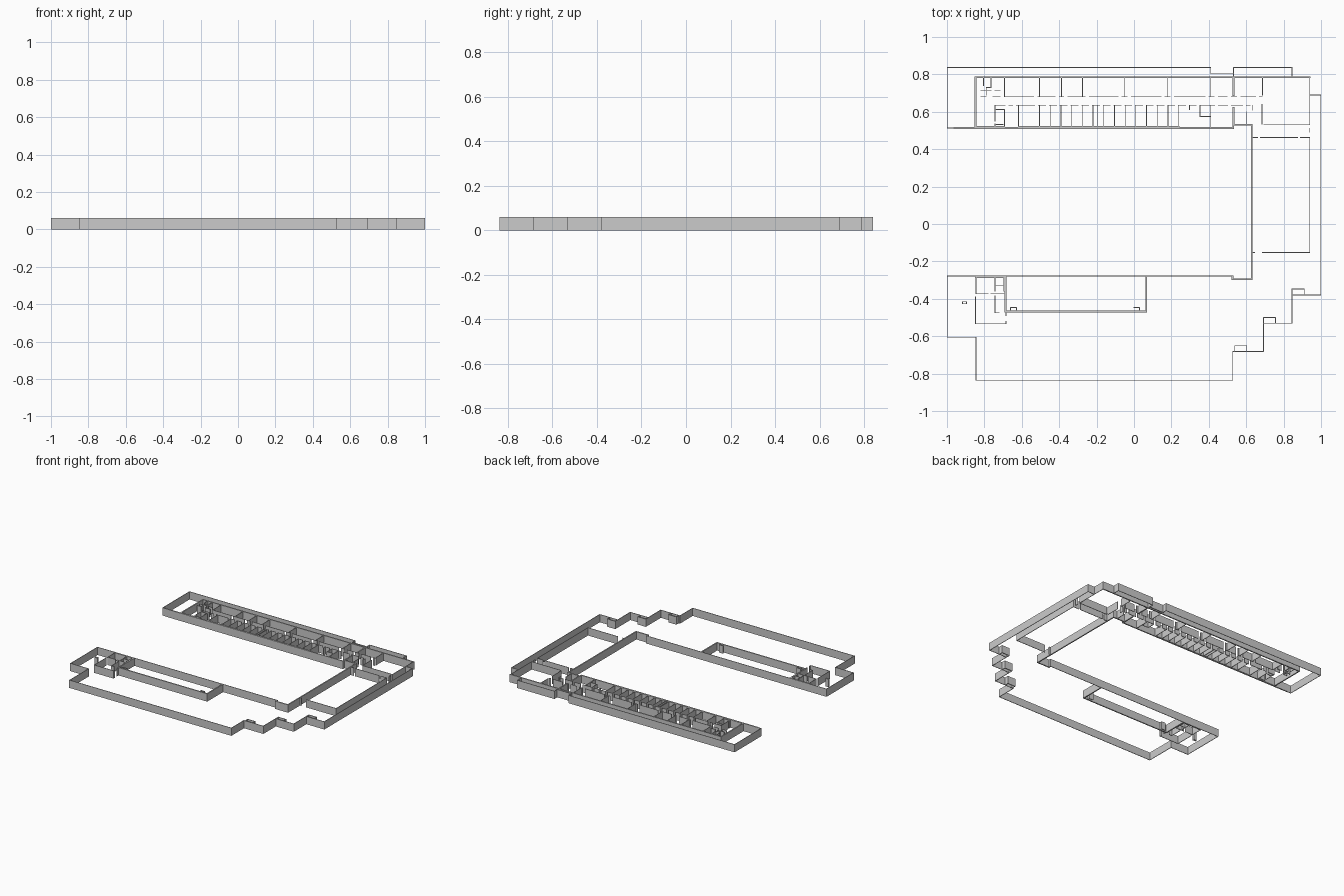
import bpy, bmesh

H = 0.06                      # wall height
THIN, THICK = 0.004, 0.009


def walls(name, thickness, runs):
    """Extrude axis-aligned runs of (x, y) points into upright walls."""
    bm = bmesh.new()
    h = thickness / 2
    for run in runs:
        for (x1, y1), (x2, y2) in zip(run, run[1:]):
            xa, xb = min(x1, x2) - h, max(x1, x2) + h
            ya, yb = min(y1, y2) - h, max(y1, y2) + h
            base = [bm.verts.new((x, y, 0)) for x, y in
                    ((xa, ya), (xb, ya), (xb, yb), (xa, yb))]
            top = [bm.verts.new((v.co.x, v.co.y, H)) for v in base]
            bm.faces.new(base[::-1])
            bm.faces.new(top)
            for i in range(4):
                j = (i + 1) % 4
                bm.faces.new((base[i], base[j], top[j], top[i]))
    mesh = bpy.data.meshes.new(name)
    bm.to_mesh(mesh)
    bm.free()
    bpy.context.collection.objects.link(bpy.data.objects.new(name, mesh))


def dashed(y, start, end, gaps, width):
    """Split a straight wall along x at door openings."""
    runs, x = [], start
    for g in gaps:
        runs.append([(x, y), (g - width / 2, y)])
        x = g + width / 2
    return runs + [[(x, y), (end, y)]]


def box(xa, ya, xb, yb):
    return [(xa, ya), (xb, ya), (xb, yb), (xa, yb), (xa, ya)]


# Outer terrace parapets
walls("north_parapet", THIN, [
    [(-0.95, 0.513), (-0.998, 0.513), (-0.998, 0.837), (0.41, 0.837),
     (0.41, 0.803), (0.532, 0.803)],
    [(0.532, 0.785), (0.532, 0.837), (0.845, 0.837), (0.845, 0.785)]])
walls("east_south_parapet", THIN, [
    [(0.94, 0.69), (0.998, 0.69), (0.998, -0.379), (0.845, -0.379),
     (0.845, -0.531), (0.692, -0.531), (0.692, -0.682), (0.528, -0.682),
     (0.528, -0.835), (-0.845, -0.835), (-0.845, -0.605),
     (-0.998, -0.605), (-0.998, -0.278), (0.527, -0.278)]])

# Planter boxes at the stepped corner: open three-sided runs
walls("step_boxes", THIN, [
    [(x, y), (x, y + 0.031), (x + 0.065, y + 0.031), (x + 0.065, y)]
    for x, y in ((0.845, -0.379), (0.692, -0.531), (0.538, -0.682))])

# Thick building facades
walls("north_wing_facade", THICK, [
    [(-0.96, 0.513), (0.53, 0.513), (0.53, 0.53), (0.63, 0.53),
     (0.63, -0.295), (0.527, -0.295), (0.527, -0.28)],
    [(-0.847, 0.515), (-0.847, 0.785), (0.94, 0.785)],
    [(0.532, 0.785), (0.532, 0.69)], [(0.532, 0.62), (0.532, 0.53)]])
walls("south_wing_facade", THICK, [
    [(-0.845, -0.283), (-0.687, -0.283), (-0.687, -0.468),
     (0.065, -0.468), (0.065, -0.28)]])

# East hall
walls("east_hall", THIN, [
    [(0.94, 0.785), (0.94, 0.53), (0.695, 0.53)],
    [(0.94, 0.51), (0.94, 0.49)],
    [(0.63, 0.462), (0.66, 0.462)], [(0.675, 0.462), (0.875, 0.462)],
    [(0.89, 0.462), (0.94, 0.462), (0.94, -0.153), (0.687, -0.153)],
    [(0.63, -0.153), (0.645, -0.153)],
    [(0.687, 0.785), (0.687, 0.69)], [(0.685, 0.64), (0.685, 0.535)],
    [(0.635, 0.635), (0.635, 0.61)], [(0.60, 0.535), (0.60, 0.60)]])

# Corridor walls with door openings
room_x = [-0.692, -0.505, -0.388, -0.275, -0.05, 0.18, 0.41]
walls("corridor_north_wall", THIN, dashed(
    0.681, -0.69, 0.685,
    [-0.525, -0.41, -0.365, -0.25, -0.075, -0.025, 0.155, 0.205, 0.39,
     0.44, 0.51, 0.56, 0.66], 0.022))
walls("corridor_south_wall", THIN, dashed(
    0.635, -0.745, 0.62,
    [-0.68, -0.64] + [-0.52 + i * 0.0575 for i in range(16)]
    + [0.44, 0.51, 0.59], 0.02))

# Rooms on both sides of the corridor
walls("north_room_partitions", THIN,
      [[(x, 0.681), (x, 0.785)] for x in room_x])
cells = [-0.617] + [-0.505 + i * 0.0572 for i in range(14)]
walls("south_room_partitions", THIN,
      [[(x, 0.635), (x, 0.515)] for x in cells + [-0.22, -0.197, 0.41]])
walls("south_room_lining", THIN, [
    [(-0.617, 0.521), (0.24, 0.521)],
    [(0.297, 0.635), (0.297, 0.612)],
    [(0.353, 0.635), (0.353, 0.575), (0.41, 0.575)]])

# Service core at the west end of the north wing
walls("north_service_core", THIN, [
    [(-0.845, 0.521), (-0.692, 0.521), (-0.692, 0.612), (-0.74, 0.612)],
    [(-0.743, 0.635), (-0.743, 0.55)], [(-0.743, 0.535), (-0.743, 0.521)],
    [(-0.743, 0.532), (-0.70, 0.532)],
    [(-0.82, 0.681), (-0.79, 0.681)], [(-0.755, 0.681), (-0.715, 0.681)],
    [(-0.82, 0.712), (-0.765, 0.712)], [(-0.745, 0.712), (-0.715, 0.712)],
    [(-0.805, 0.785), (-0.805, 0.74)], [(-0.765, 0.785), (-0.765, 0.73),
                                       (-0.79, 0.73), (-0.79, 0.69)]])

# Service core of the south wing
walls("south_service_core", THIN, [
    [(-0.845, -0.283), (-0.845, -0.373), (-0.78, -0.373)],
    [(-0.765, -0.373), (-0.69, -0.373)],
    [(-0.848, -0.39), (-0.848, -0.533), (-0.685, -0.533), (-0.685, -0.52)],
    [(-0.743, -0.285), (-0.743, -0.36)],
    [(-0.743, -0.385), (-0.743, -0.475), (-0.72, -0.475)],
    [(-0.743, -0.33), (-0.69, -0.33)],
    [(-0.695, -0.36), (-0.695, -0.29)],
    [(-0.685, -0.475), (-0.685, -0.49)]])

# Small shafts
walls("small_shafts", THIN, [
    box(-0.66, -0.465, -0.628, -0.447),
    box(-0.917, -0.427, -0.896, -0.416),
    [(0.0, -0.447), (0.03, -0.447), (0.03, -0.465)]])
